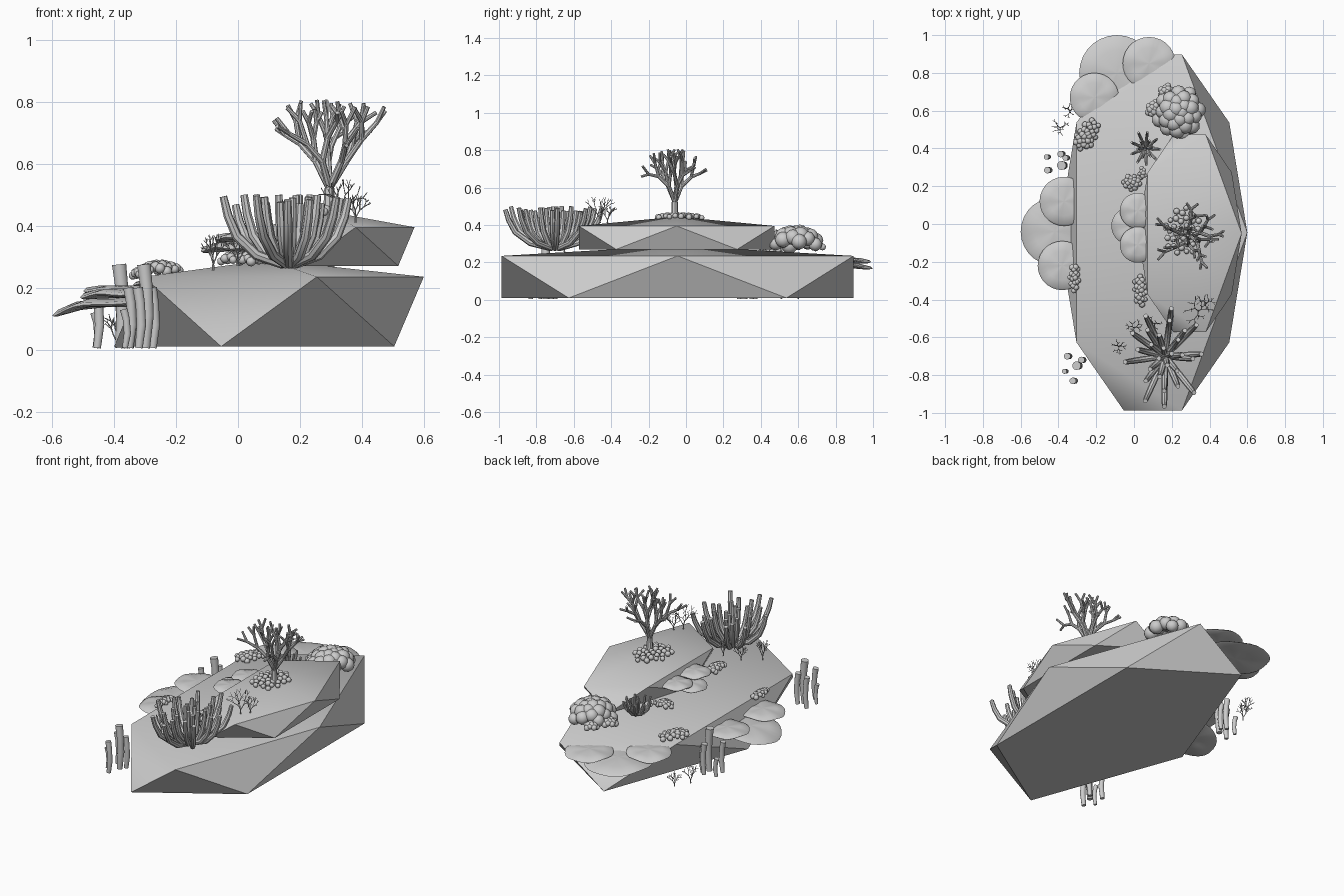
import bpy, bmesh, math, random
from mathutils import Vector, Matrix

if "Cube" in bpy.data.objects:
    bpy.data.objects.remove(bpy.data.objects["Cube"])

random.seed(4)
TAU = math.tau


def finish(name, bm, angle=40):
    me = bpy.data.meshes.new(name)
    bmesh.ops.recalc_face_normals(bm, faces=bm.faces)
    bm.to_mesh(me)
    bm.free()
    ob = bpy.data.objects.new(name, me)
    bpy.context.collection.objects.link(ob)
    smooth(ob, angle)


def smooth(ob, angle=40):
    bpy.ops.object.select_all(action='DESELECT')
    bpy.context.view_layer.objects.active = ob
    ob.select_set(True)
    if ob.type == 'CURVE':
        bpy.ops.object.convert(target='MESH')
    bpy.ops.object.shade_smooth_by_angle(angle=math.radians(angle))


def rock(name, cx, cy, rx, ry, z0, z1, zp):
    """Squashed icosahedron with a flat underside."""
    bm = bmesh.new()
    ring = lambda off, z: [bm.verts.new((cx + rx * math.cos((i + off) * TAU / 5),
                                         cy + ry * math.sin((i + off) * TAU / 5), z)) for i in range(5)]
    top, bot = ring(0, z1), ring(.5, z0)
    peak = bm.verts.new((cx, cy, zp))
    for i in range(5):
        j = (i + 1) % 5
        bm.faces.new((top[i], top[j], peak))
        bm.faces.new((top[i], bot[i], top[j]))
        bm.faces.new((bot[i], bot[j], top[j]))
    bm.faces.new(bot)
    finish(name, bm, 50)


def plate(name, x, y, z, r, tilt_dir, droop):
    """Thin round shelf, drooping towards tilt_dir (radians)."""
    bm = bmesh.new()
    n = 28
    rows = [(.05, .012), (.6, .010), (.93, .002), (1, -.006), (.93, -.012), (.5, -.016), (.05, -.018)]
    d = Vector((math.cos(tilt_dir), math.sin(tilt_dir)))
    rings = []
    for f, h in rows:
        ring = []
        for i in range(n):
            a = i * TAU / n
            p = Vector((math.cos(a), math.sin(a))) * r * f
            out = max(0, p.dot(d)) / r
            wave = .004 * f * math.sin(5 * a)
            ring.append(bm.verts.new((x + p.x, y + p.y, z + h + wave - droop * out * out)))
        rings.append(ring)
    for a, b in zip(rings, rings[1:]):
        for i in range(n):
            bm.faces.new((a[i], a[(i + 1) % n], b[(i + 1) % n], b[i]))
    bm.faces.new(rings[0])
    bm.faces.new(rings[-1])
    finish(name, bm)


def bubbles(name, x, y, z, rx, ry, h, r, n, turn=0):
    """Dome of round polyps spread on a spiral."""
    bm = bmesh.new()
    for i in range(n):
        f = math.sqrt((i + .3) / n)
        a = i * 2.39996
        u, v = rx * f * math.cos(a), ry * f * math.sin(a)
        p = (x + u * math.cos(turn) - v * math.sin(turn),
             y + u * math.sin(turn) + v * math.cos(turn), z + h * math.sqrt(1 - f * f))
        bmesh.ops.create_icosphere(bm, subdivisions=2, radius=r * random.uniform(.85, 1.1),
                                   matrix=Matrix.Translation(p))
    finish(name, bm, 60)


def tubes(name, paths, res=2):
    """Each path is a list of (point, radius)."""
    cu = bpy.data.curves.new(name, 'CURVE')
    cu.dimensions = '3D'
    cu.bevel_depth, cu.bevel_resolution, cu.use_fill_caps = 1, res, True
    for path in paths:
        sp = cu.splines.new('POLY')
        sp.points.add(len(path) - 1)
        for pt, (p, r) in zip(sp.points, path):
            pt.co, pt.radius = (*p, 1), r
    ob = bpy.data.objects.new(name, cu)
    bpy.context.collection.objects.link(ob)
    smooth(ob)


def grow(out, p, d, length, r, depth):
    q = p + d * length
    out.append([(p, r), (q, r * .85)])
    if depth == 0:
        return
    side = d.orthogonal().normalized()
    spin = random.uniform(0, TAU)
    for k in range(2):
        s = Matrix.Rotation(spin + k * math.pi + random.uniform(-.4, .4), 3, d) @ side
        nd = (d + s * random.uniform(.5, .8) + Vector((0, 0, .22))).normalized()
        grow(out, q, nd, length * random.uniform(.72, .95), r * .85, depth - 1)


def tree(name, base, lo, hi, r, stems, depth, trunk=0, res=2):
    """Branching coral, fitted to the box lo..hi above its base."""
    out = []
    start = Vector((0, 0, trunk))
    for k in range(stems):
        a = k * TAU / stems + .4
        grow(out, start, Vector((math.cos(a) * .65, math.sin(a) * .65, 1)).normalized(), 1, r, depth)
    pts = [p for path in out for p, _ in path]
    if trunk:
        out.append([(Vector((0, 0, 0)), r * 2), (Vector((0, 0, trunk * .4)), r * 1.5), (start, r * 1.3)])
    mn = [min(p[i] for p in pts) for i in range(3)]
    mx = [max(p[i] for p in pts) for i in range(3)]

    def fit(p):
        c = [0, 0, base[2] + p.z * (hi[2] - base[2]) / mx[2]]
        for i in (0, 1):
            c[i] = base[i] + (p[i] * (hi[i] - base[i]) / mx[i] if p[i] > 0
                              else p[i] * (lo[i] - base[i]) / mn[i])
        return Vector(c)
    tubes(name, [[(fit(p), q) for p, q in path] for path in out], res)


def fingers(name, c, rx, ry, h, r, rows):
    """Fingers sweeping outwards then up; rows = (count, reach)."""
    paths = []
    for n, reach in rows:
        for k in range(n):
            a = k * TAU / n + reach * 2 + random.uniform(-.15, .15)
            f = reach * random.uniform(.88, 1)
            t = h * random.uniform(.85, 1)
            paths.append([(Vector((c[0] + rx * f * u * math.cos(a), c[1] + ry * f * u * math.sin(a),
                                   c[2] + t * w)), r * s)
                          for u, w, s in ((0.1, 0, 1), (.5, .14, 1.15), (.8, .42, 1.1), (.93, .72, 1), (1, 1, .85))])
    tubes(name, paths)


def pipes(name, spec):
    """Upright pipes; spec = (x, y, height, radius)."""
    tubes(name, [[(Vector((x, y, .005)), r * .8), (Vector((x + .008, y, h * .4)), r),
                  (Vector((x + .004, y, h * .75)), r), (Vector((x - .004, y, h)), r * 1.1)]
                 for x, y, h, r in spec], 3)


# Two rock ledges
rock("lower_rock", .10, -.045, .50, .99, .01, .235, .29)
rock("upper_rock", .295, -.05, .275, .55, .27, .395, .445)

# Shelf corals on the left, the back and the upper ledge
W, N = math.pi, math.pi / 2
for i, p in enumerate([(-.42, -.04, .155, .18, W, .04), (-.37, .12, .195, .13, W, .0),
                       (-.38, -.22, .185, .13, W, .01), (-.09, .80, .19, .20, N, .02),
                       (.08, .85, .215, .14, N, .01), (-.21, .67, .22, .13, N + .8, .01),
                       (-.02, -.01, .335, .10, W, .01), (.02, .07, .36, .095, W, .0),
                       (.02, -.11, .365, .095, W, .0)]):
    plate(f"shelf_coral_{i + 1}", *p)

# Large branching coral with polyps round its foot
tree("branch_coral", (.295, -.06, .43), (.115, -.24), (.475, .11, .805), .0125, 5, 3, .9)
bubbles("foot_polyps", .26, -.04, .435, .10, .13, .018, .016, 34)

# Finger corals
fingers("finger_coral", (.165, -.7, .275), .215, .28, .225, .0145, [(9, 1), (8, .72), (7, .45), (4, .18)])
fingers("small_finger_coral", (.06, .4, .275), .08, .10, .10, .007, [(9, 1), (6, .55), (3, .2)])

# Pipe corals standing beside the rock
pipes("front_pipes", [(-.30, -.75, .275, .021), (-.275, -.72, .2, .016), (-.35, -.70, .2, .016),
                      (-.365, -.78, .13, .012), (-.32, -.83, .2, .016)])
pipes("left_pipes", [(-.38, .31, .275, .022), (-.385, .37, .2, .016), (-.36, .35, .17, .014),
                     (-.455, .285, .2, .016), (-.46, .355, .12, .013)])

# Bubble corals
bubbles("big_bubble_coral", .24, .59, .275, .11, .12, .085, .042, 26)
bubbles("bubble_coral_back", .17, .70, .27, .035, .035, .03, .018, 14)
bubbles("bubble_coral_side", .105, .61, .275, .035, .04, .03, .018, 14)
bubbles("polyps_back_left", -.25, .47, .245, .09, .05, .03, .016, 30, .95)
bubbles("polyps_ledge_back", -.01, .22, .28, .045, .04, .025, .015, 18)
bubbles("polyps_ledge_rear", .045, .27, .29, .02, .03, .02, .013, 8)
bubbles("polyps_ledge_front", .035, -.35, .28, .035, .08, .025, .015, 24)
bubbles("polyps_front_left", -.315, -.285, .235, .025, .075, .02, .015, 18)

# Thin twiggy plants
for i, (x, y, z, w, h) in enumerate([(.34, -.46, .41, .08, .14), (.38, -.42, .41, .05, .09),
                                     (.0, -.55, .27, .045, .09), (-.08, -.65, .255, .04, .12),
                                     (.11, -.53, .275, .04, .10), (-.39, .51, .005, .045, .11),
                                     (-.34, .60, .005, .04, .09)]):
    tree(f"twig_plant_{i + 1}", (x, y, z), (x - w, y - w), (x + w, y + w, z + h), .0025, 3, 3, .6, 0)
